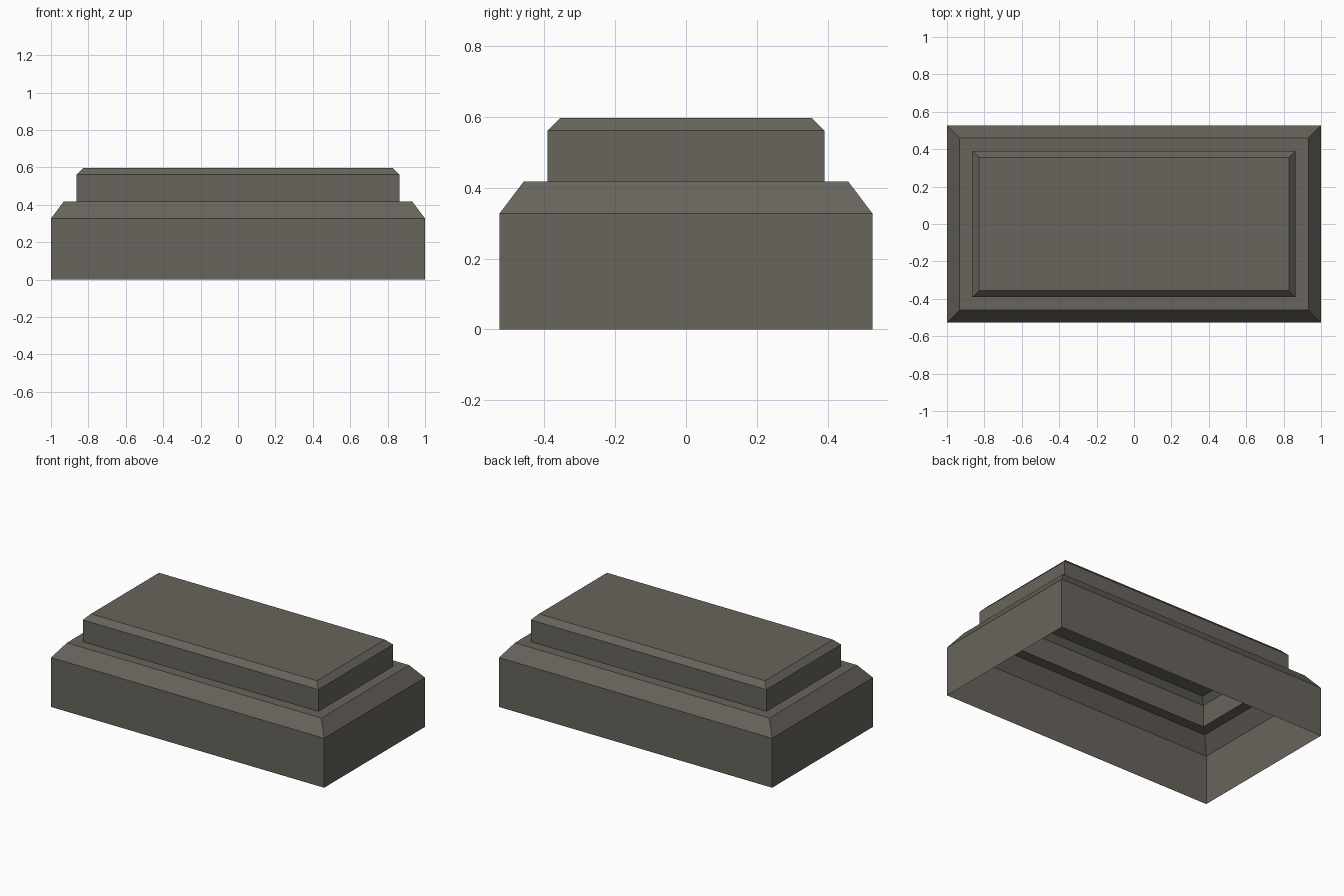
import bpy, bmesh

if "Cube" in bpy.data.objects:
    bpy.data.objects.remove(bpy.data.objects["Cube"])

stone = bpy.data.materials.new("dark grey stone")
stone.diffuse_color = (0.138, 0.128, 0.107, 1)
stone.use_nodes = True
stone.node_tree.nodes["Principled BSDF"].inputs["Base Color"].default_value = stone.diffuse_color


def stepped_shell(name, rings, capped):
    """Rectangular rings (half x, half y, z) joined by walls, open below."""
    bm = bmesh.new()
    loops = [[bm.verts.new((sx * x, sy * y, z))
              for sx, sy in ((-1, -1), (1, -1), (1, 1), (-1, 1))]
             for x, y, z in rings]
    for low, high in zip(loops, loops[1:]):
        for i in range(4):
            j = (i + 1) % 4
            bm.faces.new((low[i], low[j], high[j], high[i]))
    if capped:
        bm.faces.new(loops[-1])
    mesh = bpy.data.meshes.new(name)
    bm.to_mesh(mesh)
    bm.free()
    mesh.materials.append(stone)
    bpy.context.collection.objects.link(bpy.data.objects.new(name, mesh))


# Lower block with bevelled shoulder and flat ledge
stepped_shell("plinth_base", [(1.0, 0.527, 0), (1.0, 0.527, 0.327),
                              (0.932, 0.459, 0.417), (0.863, 0.391, 0.417)], False)
# Upper slab with bevelled rim and flat top
stepped_shell("plinth_top", [(0.863, 0.391, 0.417), (0.863, 0.391, 0.561),
                             (0.828, 0.356, 0.597)], True)
